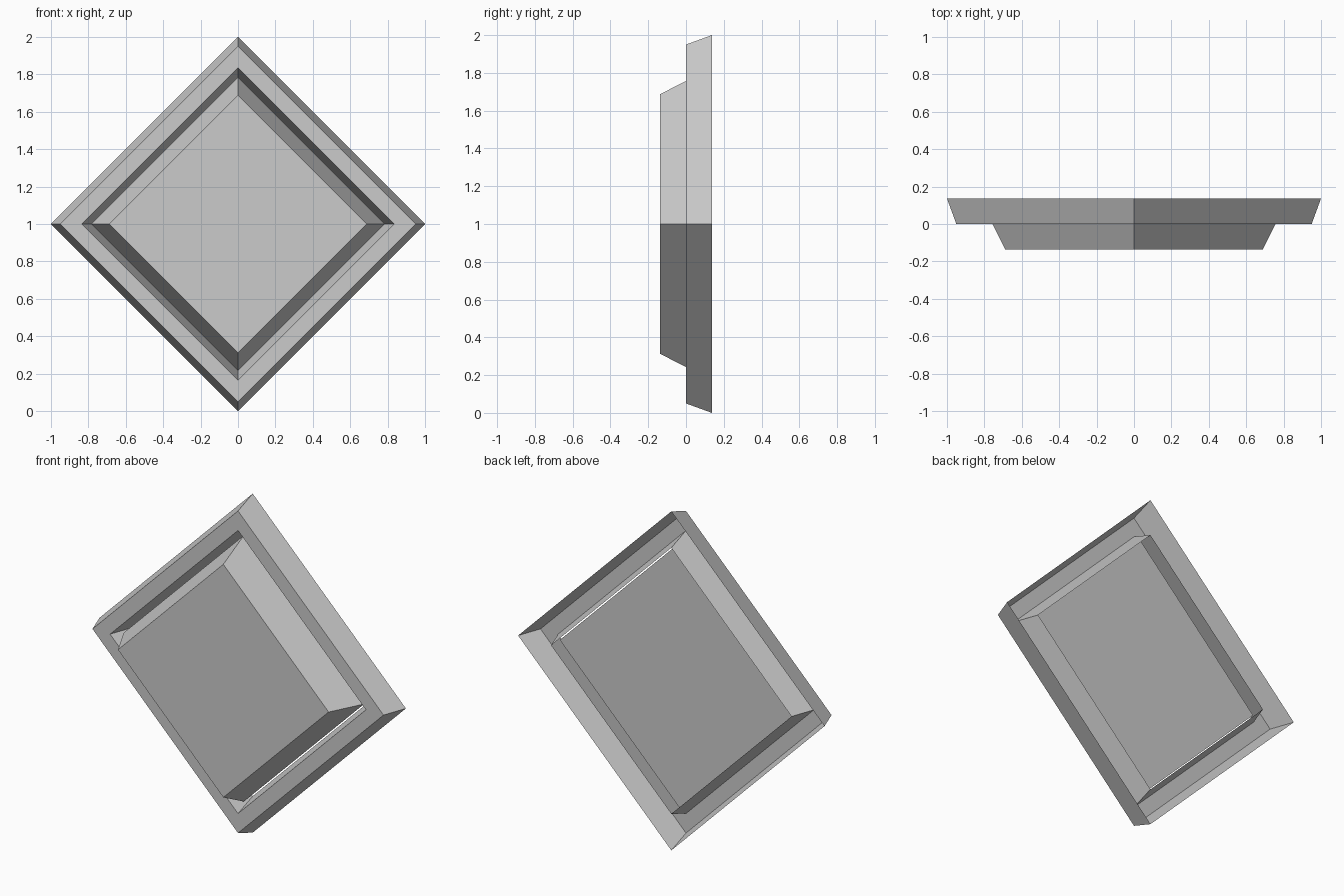
import bpy
import bmesh
from math import cos, sin, pi

if "Cube" in bpy.data.objects:
    bpy.data.objects.remove(bpy.data.objects["Cube"])


def diamond_shell(name, profile, cap_front=False, cap_back=False):
    """Four-sided shell lofted through (radius, y) steps, outside to inside."""
    bm = bmesh.new()
    rings = [[bm.verts.new((r * cos(i * pi / 2), y, 1 + r * sin(i * pi / 2)))
              for i in range(4)] for r, y in profile]
    for a, b in zip(rings, rings[1:]):
        for i in range(4):
            j = (i + 1) % 4
            bm.faces.new((a[i], a[j], b[j], b[i]))
    if cap_front:
        bm.faces.new(rings[-1])
    if cap_back:
        bm.faces.new(rings[0][::-1])
    mesh = bpy.data.meshes.new(name)
    bm.to_mesh(mesh)
    bm.free()
    obj = bpy.data.objects.new(name, mesh)
    bpy.context.collection.objects.link(obj)
    return obj


# Frame: sloped outer wall, flat front rim, sloped inner wall, open at the back
diamond_shell("frame", [(1.0, 0.137), (0.95, 0.0), (0.835, 0.0), (0.785, 0.137)])

# Raised centre panel: closed tapered block sitting in the frame opening
diamond_shell("panel", [(0.785, 0.055), (0.6875, -0.137)],
              cap_front=True, cap_back=True)
